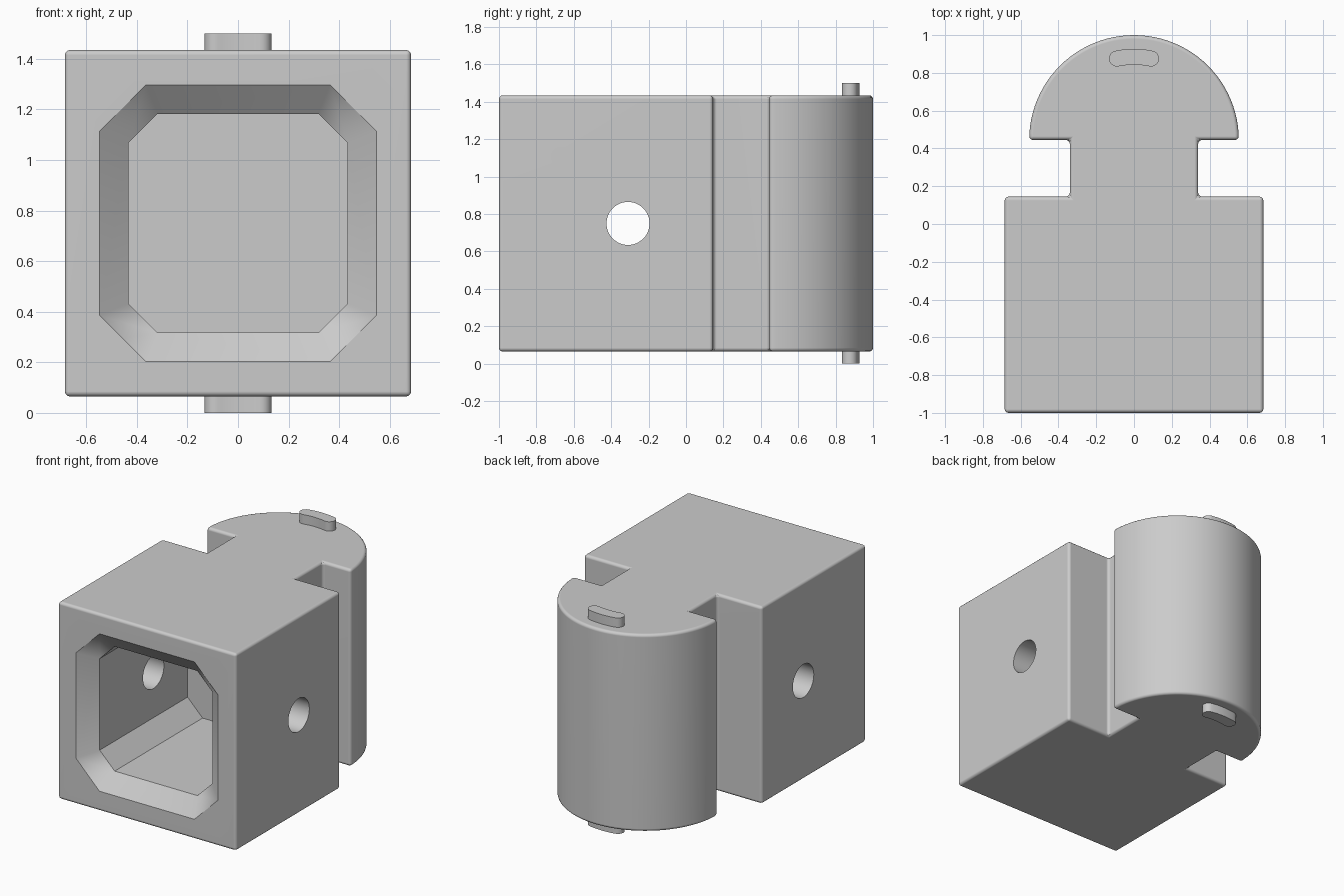
import bpy
import bmesh
from math import cos, sin, pi

cube = bpy.data.objects.get("Cube")
if cube:
    bpy.data.objects.remove(cube, do_unlink=True)

GREY = (0.6, 0.6, 0.6, 1)
grey = bpy.data.materials.new("plain_grey")
grey.use_nodes = True
grey.diffuse_color = GREY
grey.node_tree.nodes["Principled BSDF"].inputs["Base Color"].default_value = GREY

MID = 0.75       # height of the block's centre
HALF = 0.685     # half width of the block
HEAD_Y = 0.445   # flat side of the rounded head
HEAD_R = 0.555


def arc(cx, cy, r, start, end, steps):
    return [(cx + r * cos(start + (end - start) * i / steps),
             cy + r * sin(start + (end - start) * i / steps))
            for i in range(steps + 1)]


def loft(name, rings):
    """Closed solid through matching rings of points."""
    bm = bmesh.new()
    loops = [[bm.verts.new(p) for p in ring] for ring in rings]
    bm.faces.new(loops[0])
    bm.faces.new(loops[-1])
    n = len(loops[0])
    for a, b in zip(loops, loops[1:]):
        for i in range(n):
            j = (i + 1) % n
            bm.faces.new((a[i], a[j], b[j], b[i]))
    bmesh.ops.recalc_face_normals(bm, faces=bm.faces)
    mesh = bpy.data.meshes.new(name)
    bm.to_mesh(mesh)
    bm.free()
    mesh.materials.append(grey)
    obj = bpy.data.objects.new(name, mesh)
    bpy.context.collection.objects.link(obj)
    return obj


def prism(name, outline, z0, z1):
    return loft(name, [[(x, y, z) for x, y in outline] for z in (z0, z1)])


def activate(obj):
    bpy.ops.object.select_all(action='DESELECT')
    obj.select_set(True)
    bpy.context.view_layer.objects.active = obj


def octagon(y, flat, corner):
    """Square with cut corners, standing in the xz plane."""
    pts = [(flat, -corner), (flat, corner), (corner, flat), (-corner, flat),
           (-flat, corner), (-flat, -corner), (-corner, -flat), (corner, -flat)]
    return [(x, y, MID + z) for x, z in pts]


# Block, neck and rounded head as one outline
right = [(HALF, -1), (HALF, 0.145), (0.34, 0.145), (0.34, HEAD_Y)]
left = [(-x, y) for x, y in reversed(right)]
outline = right + arc(0, HEAD_Y, HEAD_R, 0, pi, 48) + left
body = prism("connector_body", outline, MID - HALF, MID + HALF)
bevel = body.modifiers.new("rounded_edges", 'BEVEL')
bevel.width = 0.02
bevel.segments = 3
bevel.limit_method = 'ANGLE'

# Flared socket in the front and round hole through the sides
socket = loft("socket_cutter", [octagon(-1.1, 0.661, 0.412),
                                octagon(-0.9, 0.433, 0.318),
                                octagon(0.065, 0.433, 0.318)])
ring = arc(-0.31, MID, 0.115, 0, 2 * pi, 48)[:-1]
hole = loft("hole_cutter", [[(x, y, z) for y, z in ring] for x in (-1, 1)])
for cutter in (socket, hole):
    cutter.hide_render = True
    cut = body.modifiers.new(cutter.name, 'BOOLEAN')
    cut.operation = 'DIFFERENCE'
    cut.solver = 'EXACT'
    cut.object = cutter

activate(body)
for mod in list(body.modifiers):
    bpy.ops.object.modifier_apply(modifier=mod.name)
for cutter in (socket, hole):
    bpy.data.objects.remove(cutter, do_unlink=True)

# Curved hinge pins above and below the head
PIN_R, PIN_W, SWEEP = 0.44, 0.042, 0.207
a0, a1 = pi / 2 - SWEEP, pi / 2 + SWEEP
ends = [(PIN_R * cos(a), HEAD_Y + PIN_R * sin(a)) for a in (a0, a1)]
pin_outline = (arc(0, HEAD_Y, PIN_R + PIN_W, a0, a1, 10)
               + arc(*ends[1], PIN_W, a1, a1 + pi, 10)[1:]
               + arc(0, HEAD_Y, PIN_R - PIN_W, a1, a0, 10)[1:]
               + arc(*ends[0], PIN_W, a0 + pi, a0 + 2 * pi, 10)[1:-1])
pins = [prism("top_pin", pin_outline, MID + HALF - 0.01, 1.5),
        prism("bottom_pin", pin_outline, 0, MID - HALF + 0.01)]

# Smooth curves, crisp flats
for obj in [body] + pins:
    activate(obj)
    bpy.ops.object.shade_smooth_by_angle(angle=pi / 5)
    normals = obj.modifiers.new("flat_normals", 'WEIGHTED_NORMAL')
    normals.keep_sharp = True
